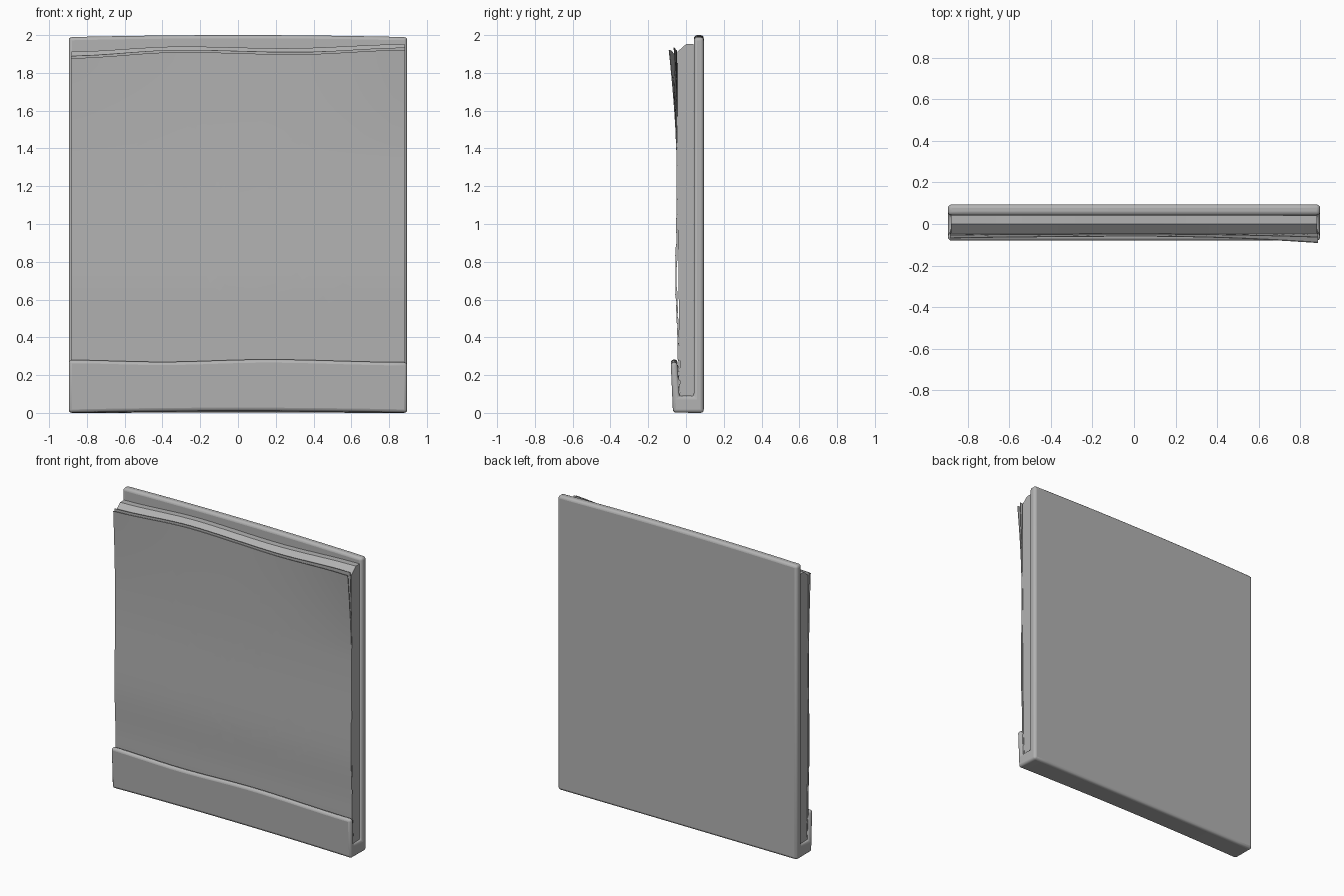
import bpy, bmesh, math
from mathutils import Vector

if "Cube" in bpy.data.objects:
    bpy.data.objects.remove(bpy.data.objects["Cube"])

mat = bpy.data.materials.new("plain grey")
mat.diffuse_color = (0.45, 0.45, 0.45, 1)
mat.use_nodes = True
mat.node_tree.nodes["Principled BSDF"].inputs["Base Color"].default_value = mat.diffuse_color


def finish(name, bm, angle=35, bevel=0):
    bmesh.ops.recalc_face_normals(bm, faces=bm.faces)
    me = bpy.data.meshes.new(name)
    bm.to_mesh(me)
    bm.free()
    me.materials.append(mat)
    ob = bpy.data.objects.new(name, me)
    bpy.context.collection.objects.link(ob)
    if bevel:
        m = ob.modifiers.new("rounded_edges", 'BEVEL')
        m.width, m.segments, m.limit_method = bevel, 3, 'ANGLE'
        m.angle_limit = math.radians(40)
    bpy.context.view_layer.objects.active = ob
    ob.select_set(True)
    bpy.ops.object.shade_smooth_by_angle(angle=math.radians(angle))
    ob.select_set(False)
    return ob


def lerp(pts, t):
    """Smoothly read a value from a short list of (position, value) pairs."""
    for (a, va), (b, vb) in zip(pts, pts[1:]):
        if t <= b:
            f = max(0, (t - a) / (b - a))
            return va + (vb - va) * f * f * (3 - 2 * f)
    return pts[-1][1]


def loft(name, half, steps, profile, **kw):
    """Sweep a closed (y, z) profile, which may vary with x, across the width."""
    bm = bmesh.new()
    rings = []
    for i in range(steps + 1):
        x = half * (2 * i / steps - 1)
        rings.append([bm.verts.new((x, y, z)) for y, z in profile(x)])
    n = len(rings[0])
    for a, b in zip(rings, rings[1:]):
        for j in range(n):
            k = (j + 1) % n
            bm.faces.new((a[j], a[k], b[k], b[j]))
    bm.faces.new(rings[0])
    bm.faces.new(rings[-1])
    return finish(name, bm, **kw)


# Cover: tall back board, floor and short folded front lip in one J profile
def cover_profile(x):
    top = 2.0 - 0.011 * (x / 0.9) ** 2
    low = 0.011 - 0.01 * (x / 0.9) ** 2
    lip = lerp([(-.9, .28), (-.4, .27), (.15, .283), (.9, .268)], x)
    return [(0.094, 0), (0.094, top), (0.042, top), (0.042, 0.088),
            (-0.036, 0.088), (-0.045, lip), (-0.081, lip),
            (-0.069, low)]


loft("folded_cover", 0.896, 16, cover_profile, bevel=0.017)


# Page block, with the upper front edge sloping back
def block_top(x):
    return lerp([(-.9, 1.912), (-.3, 1.94), (.25, 1.93), (.9, 1.952)], x)


def block_profile(x):
    t = block_top(x)
    return [(0.041, 0.089), (0.041, t), (0.0, t), (-0.045, t - 0.04),
            (-0.045, 1.5), (-0.040, 0.7), (-0.030, 0.089)]


loft("page_block", 0.882, 16, block_profile)


# Loose front sheets that curl outward at the top
def sheet_y(x, z, curl=1.0):
    y = lerp([(.09, -.035), (.3, -.044), (.7, -.056), (1.2, -.050), (1.5, -.051), (2, -.052)], z)
    amount = 0.009 + (0.028 * x * x * (1.3 if x > 0 else 0.45))
    return y - curl * amount * max(0, (z - 1.35) / 0.55) ** 1.5


def sheet(name, curl, lift, back):
    rows = 36

    def profile(x):
        top = lerp([(-.9, 1.878), (-.3, 1.910), (.3, 1.898), (.9, 1.922)], x) + lift
        zs = [0.09 + (top - 0.09) * i / rows for i in range(rows + 1)]
        front = [(sheet_y(x, z, curl) + back, z) for z in zs]
        return front + [(y + 0.004, z) for y, z in reversed(front)]
    loft(name, 0.885, 28, profile)


sheet("front_page", 1.0, 0, 0)
sheet("second_page", 0.45, 0.012, 0.005)

# Doodle on the front page: centre lines in hundredths of a unit (x, z)
strokes = [
    # brim-like loop
    [(-28, 133), (-41, 136), (-51, 142), (-47, 154), (-37, 163), (-15, 173), (-1, 175.5),
     (10, 174), (24, 167), (38, 160), (47, 155), (46, 147), (35, 137), (19, 127), (3, 119)],
    # boxy shape and its two legs
    [(-31, 114), (-29, 122), (-28, 139), (-23, 157), (-15, 155), (12, 157), (37, 156),
     (27, 136), (19, 123), (17, 109), (20, 95)],
    # inner zigzag
    [(-28, 134), (-15, 130), (-8, 118), (10, 95)],
    [(-13, 102), (-9, 122), (-5, 132), (-1, 131), (3, 117), (8, 95)],
    [(-13, 102), (-4, 114), (-1, 96)],
    # curling left arm
    [(-15, 101), (-33, 112), (-46, 119), (-54, 116), (-58, 105), (-56, 89), (-47, 80),
     (-36, 80), (-34, 85), (-45, 84)],
    # bowl shape
    [(-17, 100), (-17, 80), (-13, 70), (-6, 65), (8, 63), (27, 68), (44, 81), (46, 88),
     (33, 89), (17, 83), (2, 83), (-16, 98)],
    # large outer sweep and tail
    [(8, 95), (22, 97), (34, 96), (46, 90), (56, 81), (58, 68), (41, 56), (17, 54), (-8, 57), (-27, 44)],
]

bm = bmesh.new()
for s in strokes:
    pts = [Vector(p) / 100 for p in s]
    path = [a.lerp(b, i / 3) for a, b in zip(pts, pts[1:]) for i in range(3)] + [pts[-1]]
    prev = None
    for i, p in enumerate(path):
        d1 = (p - path[max(i - 1, 0)]).normalized()
        d2 = (path[min(i + 1, len(path) - 1)] - p).normalized()
        d = (d1 + d2).normalized()
        side = Vector((-d.y, d.x)) * 0.025
        pair = []
        for q in (p + side, p - side):
            pair.append(bm.verts.new((q.x, sheet_y(q.x, q.y) - 0.002, q.y)))
        if prev:
            bm.faces.new((prev[0], prev[1], pair[1], pair[0]))
        prev = pair
for f in bm.faces:
    f.normal_update()
    if f.normal.y > 0:
        f.normal_flip()
me = bpy.data.meshes.new("doodle")
bm.to_mesh(me)
bm.free()
me.materials.append(mat)
bpy.context.collection.objects.link(bpy.data.objects.new("doodle", me))
